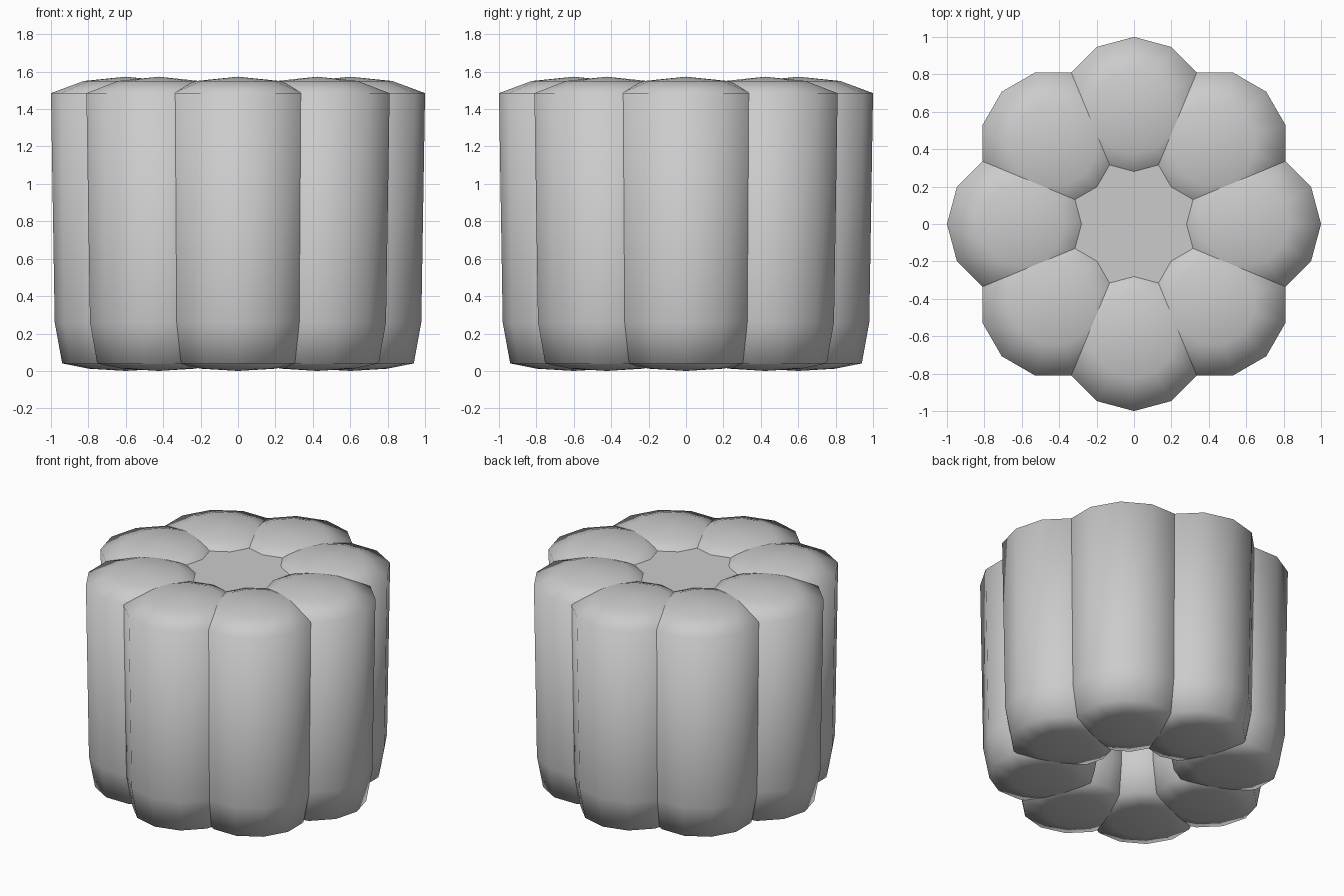
import bpy
import bmesh
import math

cube = bpy.data.objects.get("Cube")
if cube:
    bpy.data.objects.remove(cube, do_unlink=True)

# Single plain grey
grey = bpy.data.materials.new("plain grey")
grey.use_nodes = True
color = (0.6, 0.6, 0.6, 1)
grey.diffuse_color = color
grey.node_tree.nodes["Principled BSDF"].inputs["Base Color"].default_value = color

SIDES = 12
LOBES = 8
RING = 0.6


def make_object(name, bm):
    bmesh.ops.recalc_face_normals(bm, faces=bm.faces)
    mesh = bpy.data.meshes.new(name)
    bm.to_mesh(mesh)
    bm.free()
    mesh.materials.append(grey)
    obj = bpy.data.objects.new(name, mesh)
    bpy.context.collection.objects.link(obj)
    return obj


def lathe(profile):
    """Closed turned body; the first and last profile points lie on the axis."""
    bm = bmesh.new()
    rings = []
    for r, z in profile[1:-1]:
        rings.append([bm.verts.new((r * math.cos(math.tau * i / SIDES),
                                    r * math.sin(math.tau * i / SIDES), z))
                      for i in range(SIDES)])
    bottom = bm.verts.new((0, 0, profile[0][1]))
    top = bm.verts.new((0, 0, profile[-1][1]))
    for i in range(SIDES):
        j = (i + 1) % SIDES
        bm.faces.new((bottom, rings[0][j], rings[0][i]))
        bm.faces.new((top, rings[-1][i], rings[-1][j]))
        for a, b in zip(rings, rings[1:]):
            bm.faces.new((a[i], a[j], b[j], b[i]))
    for f in bm.faces:
        f.smooth = True
    return bm


# Rounded lobes arranged in a ring around an open core
profile = [(0, 0), (0.2, 0.012), (0.34, 0.04), (0.38, 0.26),
           (0.4, 1.485), (0.225, 1.55), (0, 1.573)]
lobe = make_object("lobe_1", lathe(profile))
for k in range(LOBES):
    obj = lobe if k == 0 else bpy.data.objects.new(f"lobe_{k + 1}", lobe.data)
    if k:
        bpy.context.collection.objects.link(obj)
    angle = math.tau * k / LOBES
    obj.location = (RING * math.cos(angle), RING * math.sin(angle), 0)
    obj.rotation_euler.z = angle

# Flat plate closing the core at the top
bm = bmesh.new()
bmesh.ops.create_cone(bm, cap_ends=True, segments=16, radius1=0.42,
                      radius2=0.42, depth=0.01)
bmesh.ops.translate(bm, vec=(0, 0, 1.51), verts=bm.verts)
make_object("center_plate", bm)
